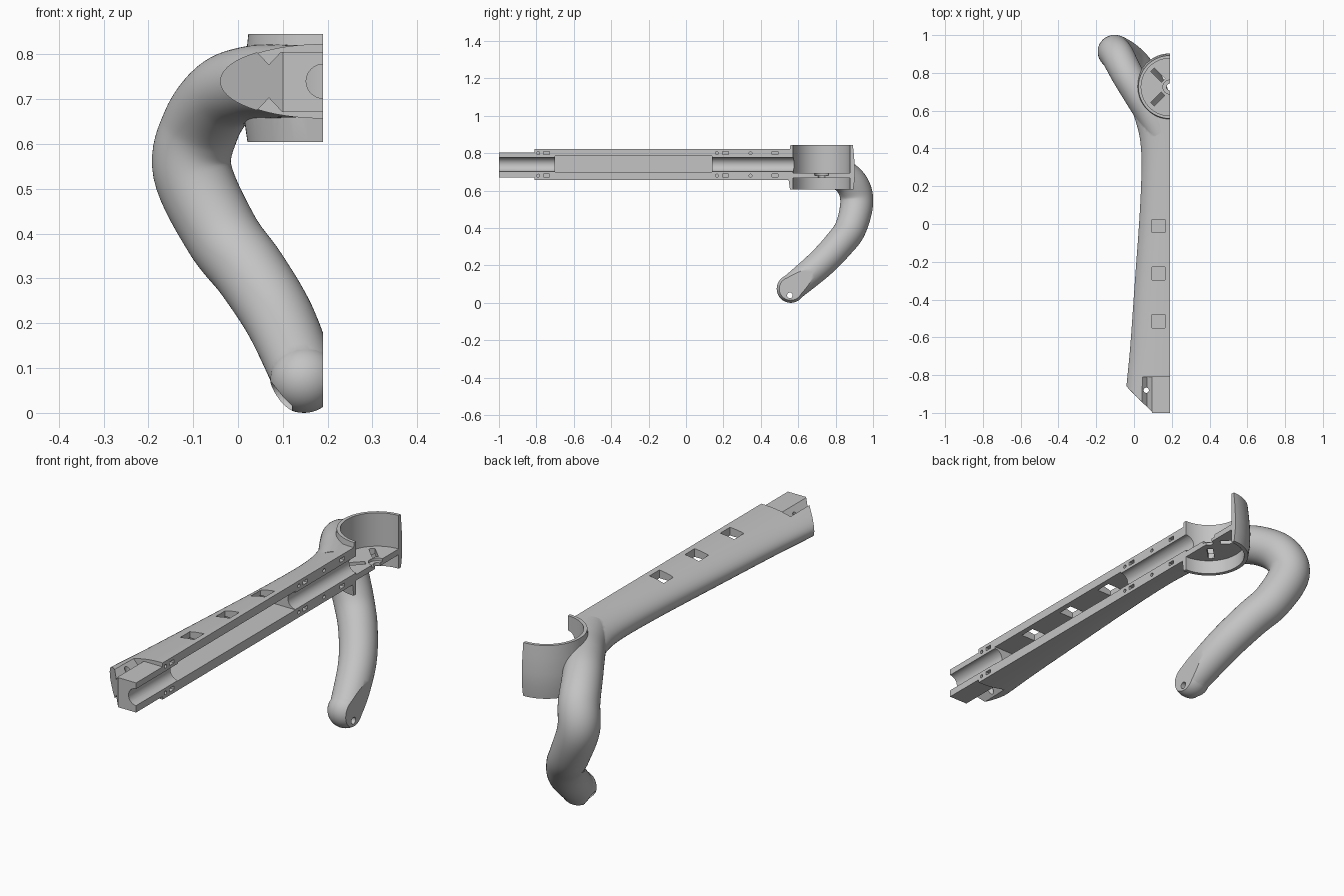
import bpy, bmesh
from math import cos, sin, pi, radians
from mathutils import Vector, Matrix

if "Cube" in bpy.data.objects:
    bpy.data.objects.remove(bpy.data.objects["Cube"])

SPLIT = 0.19      # plane where the handle halves meet
MID = 0.74        # height of the arm axis
CUP_Y = 0.725     # centre of the round cup

grey = bpy.data.materials.new("plain_grey")
grey.use_nodes = True
grey.diffuse_color = (0.55, 0.55, 0.55, 1)
grey.node_tree.nodes["Principled BSDF"].inputs["Base Color"].default_value = grey.diffuse_color


def finish(bm, name):
    bmesh.ops.recalc_face_normals(bm, faces=bm.faces)
    mesh = bpy.data.meshes.new(name)
    bm.to_mesh(mesh)
    bm.free()
    ob = bpy.data.objects.new(name, mesh)
    bpy.context.collection.objects.link(ob)
    return ob


def loft(name, rings):
    bm = bmesh.new()
    loops = [[bm.verts.new(p) for p in ring] for ring in rings]
    n = len(loops[0])
    for a, b in zip(loops, loops[1:]):
        for i in range(n):
            j = (i + 1) % n
            bm.faces.new((a[i], a[j], b[j], b[i]))
    bm.faces.new(loops[0])
    bm.faces.new(loops[-1])
    return finish(bm, name)


def spline(points, steps):
    """Smooth path through the points, any number of components."""
    pts = [Vector(p) for p in [points[0], *points, points[-1]]]
    out = []
    for a, b, c, d in zip(pts, pts[1:], pts[2:], pts[3:]):
        for s in range(steps):
            t = s / steps
            out.append(0.5 * (2 * b + (c - a) * t + (2 * a - 5 * b + 4 * c - d) * t ** 2
                              + (3 * b - a - 3 * c + d) * t ** 3))
    return out + [pts[-1]]


def add_box(bm, lo, hi, place=Matrix()):
    lo, hi = Vector(lo), Vector(hi)
    size = Matrix.Diagonal((*(hi - lo), 1))
    bmesh.ops.create_cube(bm, size=1, matrix=place @ Matrix.Translation((lo + hi) / 2) @ size)


def add_rod(bm, start, end, r, sides=32):
    start, end = Vector(start), Vector(end)
    axis = end - start
    turn = axis.to_track_quat('Z', 'Y').to_matrix().to_4x4()
    bmesh.ops.create_cone(bm, cap_ends=True, segments=sides, radius1=r, radius2=r,
                          depth=axis.length,
                          matrix=Matrix.Translation((start + end) / 2) @ turn)


def combine(target, tool, op):
    mod = target.modifiers.new(op, 'BOOLEAN')
    mod.operation, mod.object, mod.solver = op, tool, 'EXACT'
    graph = bpy.context.evaluated_depsgraph_get()
    graph.update()
    mesh = bpy.data.meshes.new_from_object(target.evaluated_get(graph))
    target.modifiers.clear()
    target.data = mesh
    bpy.data.objects.remove(tool)


def cut(target, build):
    bm = bmesh.new()
    build(bm)
    combine(target, finish(bm, "cutter"), 'DIFFERENCE')


# Arm: elliptical sections that follow the side outline
outline = [(-0.05, -1), (-0.04, -0.86), (-0.02, -0.65), (0.005, -0.3), (0.03, 0.05),
           (0.04, 0.3), (0.033, 0.44), (0.01, 0.54), (-0.015, 0.61)]
angles = [2 * pi * i / 64 for i in range(64)]
body = loft("handle_half", [
    [(SPLIT + (SPLIT - x) * cos(a), y, MID + 0.083 * sin(a)) for a in angles]
    for x, y in spline(outline, 5)])

# Curved tube: round section swept down and forward, x y z radius
path = spline([(0.14, 0.48, 0.74, 0.08), (0.085, 0.59, 0.74, 0.082), (0.025, 0.69, 0.735, 0.083),
               (-0.035, 0.79, 0.71, 0.084), (-0.083, 0.883, 0.64, 0.087),
               (-0.102, 0.913, 0.54, 0.088), (-0.037, 0.88, 0.4, 0.084),
               (0.03, 0.815, 0.31, 0.081), (0.095, 0.715, 0.205, 0.078),
               (0.15, 0.56, 0.075, 0.072)], 8)
centres = [Vector(p[:3]) for p in path]
rings, side, last = [], Vector((0, 0, 1)), None
for i, c in enumerate(centres):
    tangent = (centres[min(i + 1, len(path) - 1)] - centres[max(i - 1, 0)]).normalized()
    if last:
        side = last.rotation_difference(tangent) @ side
    side = (side - tangent * side.dot(tangent)).normalized()
    other, last = tangent.cross(side), tangent
    rings.append([c + path[i][3] * (side * cos(a) + other * sin(a)) for a in angles])
tube = loft("curved_tube", rings)

# Rounded tip of the tube
bm = bmesh.new()
bmesh.ops.create_uvsphere(bm, u_segments=40, v_segments=24, radius=0.075,
                          matrix=Matrix.Translation((0.147, 0.56, 0.075)))
tip = finish(bm, "tube_tip")

# Cup: slightly barrelled drum
cup = loft("cup", [
    [(SPLIT + r * cos(a), CUP_Y + r * sin(a), z) for a in angles]
    for r, z in [(0.169, 0.605), (0.177, 0.66), (0.178, 0.72), (0.173, 0.79), (0.167, 0.845)]])

for part in (tube, tip, cup):
    combine(body, part, 'UNION')


# Cup hollows above and below the floor
def cup_hollows(bm):
    add_rod(bm, (SPLIT, CUP_Y, 0.694), (SPLIT, CUP_Y, 0.95), 0.152, 64)
    add_rod(bm, (SPLIT, CUP_Y, 0.5), (SPLIT, CUP_Y, 0.668), 0.152, 64)


# Hub recess and radial slots in the floor
def floor_slots(bm):
    add_rod(bm, (SPLIT, CUP_Y, 0.682), (SPLIT, CUP_Y, 0.72), 0.037)
    for s in (-1, 1):
        add_box(bm, (-0.13, -0.013, 0.64), (-0.05, 0.013, 0.72),
                Matrix.Translation((SPLIT, CUP_Y, 0)) @ Matrix.Rotation(s * radians(45), 4, 'Z'))


def hub_hole(bm):
    add_rod(bm, (SPLIT, CUP_Y, 0.6), (SPLIT, CUP_Y, 0.72), 0.018)


# Wire channel along the arm and the long box compartment
def channel(bm):
    add_rod(bm, (SPLIT, -1.1, MID), (SPLIT, 0.65, MID), 0.038)


def compartment(bm):
    add_box(bm, (0.085, -0.7, 0.7), (0.3, 0.14, 0.785))


# Square windows in the top of the arm
def windows(bm):
    for y in (-0.515, -0.262, -0.01):
        add_box(bm, (0.095, y - 0.035, MID), (0.165, y + 0.035, 0.9))


# Slanted front corner and the stepped tab
def front_corner(bm):
    low, high = [[bm.verts.new((x, y, z)) for x, y in
                  ((-0.3, -0.6), (0.1, -1), (0.1, -1.2), (-0.3, -1.2))] for z in (0.5, 1)]
    for i in range(4):
        j = (i + 1) % 4
        bm.faces.new((low[i], low[j], high[j], high[i]))
    bm.faces.new(low)
    bm.faces.new(high)


def tab_steps(bm):
    add_box(bm, (0.035, -1.1, 0.805), (0.5, -0.81, 0.9))
    add_box(bm, (0.035, -1.1, 0.6), (0.5, -0.81, 0.671))


# Pegs and nut slots along the joining face, and the screw holes
def joining_holes(bm):
    for z in (0.8, 0.68):
        for y in (-0.745, 0.21, 0.475):
            add_box(bm, (0.14, y - 0.016, z - 0.008), (0.3, y + 0.016, z + 0.008))
        for y in (-0.79, 0.165, 0.345):
            add_rod(bm, (0.15, y, z), (0.3, y, z), 0.008, 16)


def tab_hole(bm):
    add_rod(bm, (0.065, -0.88, 0.5), (0.065, -0.88, 1), 0.014, 24)


def tip_hole(bm):
    add_rod(bm, (-0.1, 0.555, 0.04), (0.3, 0.555, 0.04), 0.015, 24)


def tip_recess(bm):
    add_rod(bm, (0, 0.55, 0.035), (0.12, 0.55, 0.035), 0.034)


# Everything beyond the joining plane
def other_half(bm):
    add_box(bm, (SPLIT, -2, -1), (1, 2, 2))


for build in (cup_hollows, floor_slots, hub_hole, channel, compartment, windows,
              front_corner, tab_steps):
    cut(body, build)

# V grooves above and below the tab
for s in (-1, 1):
    combine(body, loft("groove", [
        [(0.038, y, MID + s * 0.07), (0.069, y, MID + s * 0.037), (0.1, y, MID + s * 0.07)]
        for y in (-1.1, -0.81)]), 'DIFFERENCE')

for build in (tab_hole, tip_hole, tip_recess, other_half, joining_holes):
    cut(body, build)

body.data.materials.clear()
body.data.materials.append(grey)
for face in body.data.polygons:
    face.material_index = 0
bpy.ops.object.select_all(action='DESELECT')
body.select_set(True)
bpy.context.view_layer.objects.active = body
bpy.ops.object.shade_smooth_by_angle(angle=radians(30))
